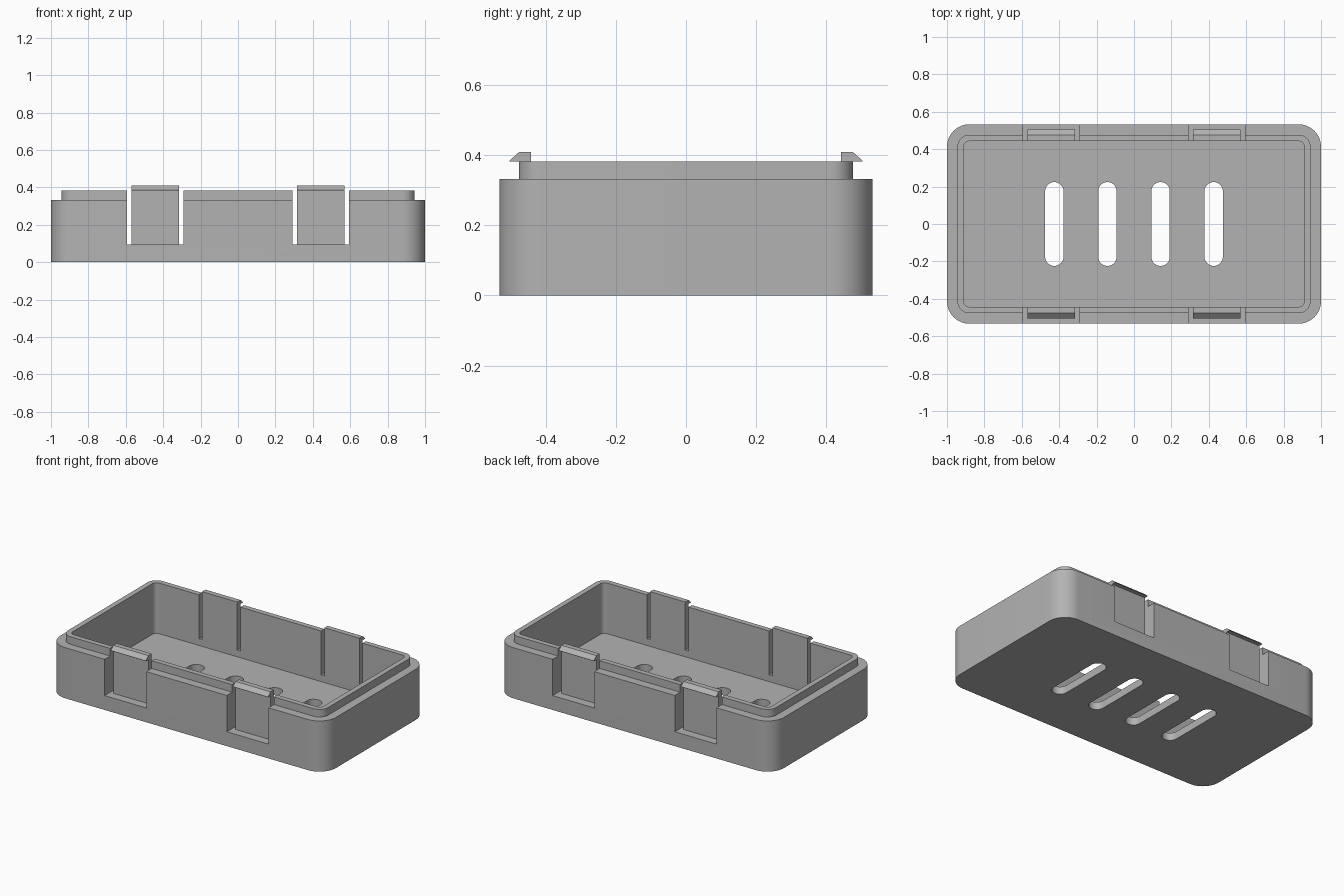
import bpy, bmesh
from math import sin, cos, pi, radians

cube = bpy.data.objects.get("Cube")
if cube:
    bpy.data.objects.remove(cube)

HALF_X, HALF_Y = 1.0, 0.533
LIP, WALL = 0.056, 0.088            # insets of the lip and of the inner wall
RIM_Z, LIP_Z, FLOOR_Z = 0.332, 0.382, 0.05
CLIP_X, CLIP_HALF, GAP_HALF, GAP_Z = 0.443, 0.127, 0.151, 0.094

grey = bpy.data.materials.new("grey_plastic")
grey.use_nodes = True
grey.diffuse_color = (0.45, 0.45, 0.45, 1)
grey.node_tree.nodes["Principled BSDF"].inputs["Base Color"].default_value = (0.45, 0.45, 0.45, 1)


def make_object(name, bm):
    bmesh.ops.recalc_face_normals(bm, faces=bm.faces[:])
    mesh = bpy.data.meshes.new(name)
    bm.to_mesh(mesh)
    bm.free()
    mesh.materials.append(grey)
    obj = bpy.data.objects.new(name, mesh)
    bpy.context.collection.objects.link(obj)
    return obj


def rounded_outline(hx, hy, radius, steps):
    """Rounded rectangle, counter-clockwise."""
    points = []
    for quarter, (sx, sy) in enumerate([(1, 1), (-1, 1), (-1, -1), (1, -1)]):
        for i in range(steps + 1):
            a = (quarter + i / steps) * pi / 2
            points.append((sx * (hx - radius) + radius * cos(a),
                           sy * (hy - radius) + radius * sin(a)))
    return points


def loft(name, rings):
    """Skin a stack of matching rings and cap both ends."""
    bm = bmesh.new()
    loops = [[bm.verts.new(p) for p in ring] for ring in rings]
    n = len(loops[0])
    for low, high in zip(loops, loops[1:]):
        for i in range(n):
            j = (i + 1) % n
            bm.faces.new((low[i], low[j], high[j], high[i]))
    bm.faces.new(loops[0][::-1])
    bm.faces.new(loops[-1])
    return make_object(name, bm)


def tub_ring(inset, z):
    outline = rounded_outline(HALF_X - inset, HALF_Y - inset, 0.12 - inset, 12)
    return [(x, y, z) for x, y in outline]


# Hollow tray with a stepped lip
tray = loft("tray", [tub_ring(0, 0), tub_ring(0, RIM_Z), tub_ring(LIP, RIM_Z),
                     tub_ring(LIP, LIP_Z), tub_ring(WALL + 0.002, LIP_Z),
                     tub_ring(WALL + 0.002, FLOOR_Z)])

# Cutters: drain slots in the floor, clip openings in the long walls
cutters = []
for k in range(4):
    x0 = (k - 1.5) * 0.284
    outline = rounded_outline(0.049, 0.224, 0.0485, 8)
    cutters.append(loft("slot_cutter", [[(x + x0, y, z) for x, y in outline]
                                        for z in (-0.1, 0.2)]))
for sx in (-1, 1):
    for sy in (-1, 1):
        ring = [(sx * CLIP_X + dx * GAP_HALF, sy * y)
                for dx, y in ((-1, 0.4), (1, 0.4), (1, 0.6), (-1, 0.6))]
        cutters.append(loft("clip_opening_cutter", [[(x, y, z) for x, y in ring]
                                                    for z in (GAP_Z, 0.5)]))

bpy.context.view_layer.objects.active = tray
for cutter in cutters:
    mod = tray.modifiers.new("cut", "BOOLEAN")
    mod.operation = "DIFFERENCE"
    mod.solver = "EXACT"
    mod.object = cutter
    bpy.ops.object.modifier_apply(modifier=mod.name)
    bpy.data.objects.remove(cutter)

bpy.ops.object.select_all(action="DESELECT")
tray.select_set(True)
bpy.ops.object.shade_smooth_by_angle(angle=radians(30))

# Snap clips: upright tabs with an outward hook
inner, face = HALF_Y - WALL - 0.002, HALF_Y - LIP
profile = [(inner, GAP_Z), (face, GAP_Z), (face, LIP_Z + 0.001), (0.504, LIP_Z + 0.001),
           (0.504, LIP_Z + 0.003), (face, 0.409), (inner, 0.409)]
for sx, side in ((-1, "right"), (1, "left")):
    for sy, end in ((-1, "front"), (1, "back")):
        loft(f"{end}_{side}_clip", [[(sx * CLIP_X + dx, sy * y, z) for y, z in profile]
                                    for dx in (-CLIP_HALF, CLIP_HALF)])
